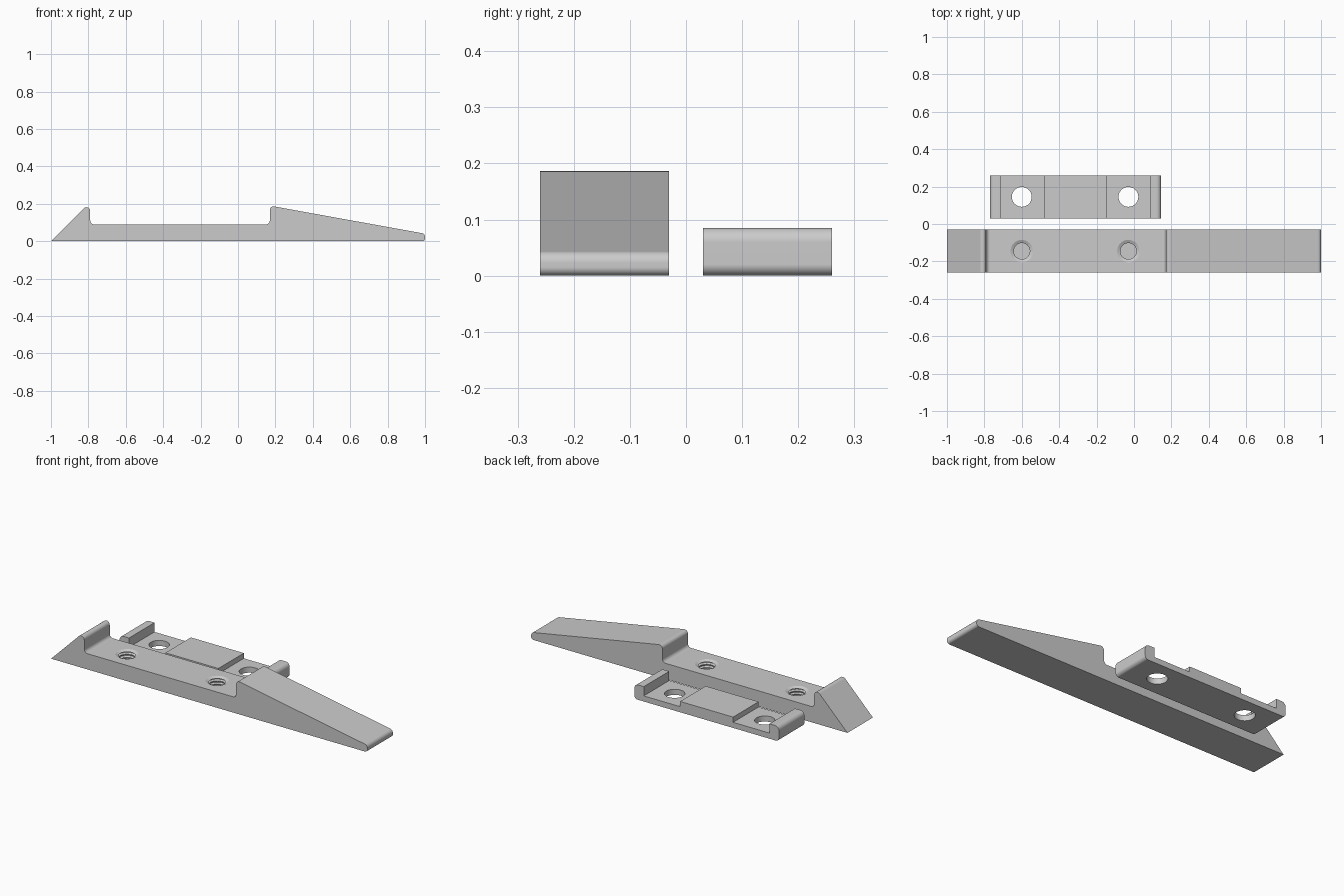
import bpy
import bmesh
import math
from mathutils import Vector

if "Cube" in bpy.data.objects:
    bpy.data.objects.remove(bpy.data.objects["Cube"])

# Single plain grey
grey = bpy.data.materials.new("plain_grey")
grey.use_nodes = True
GREY = (0.6, 0.6, 0.6, 1)
grey.diffuse_color = GREY
grey.node_tree.nodes["Principled BSDF"].inputs["Base Color"].default_value = GREY

HOLES = (-0.6, -0.03)
SIDES = 48


def rounded(corners, steps=8):
    """Turn (x, z, radius) corners into an outline with filleted corners."""
    out = []
    for i, (x, z, r) in enumerate(corners):
        p = Vector((x, z))
        if r == 0:
            out.append(p)
            continue
        a = (Vector(corners[i - 1][:2]) - p).normalized()
        b = (Vector(corners[(i + 1) % len(corners)][:2]) - p).normalized()
        half = a.angle(b) / 2
        centre = p + (a + b).normalized() * r / math.sin(half)
        start = p + a * r / math.tan(half) - centre
        end = p + b * r / math.tan(half) - centre
        sweep = math.pi - 2 * half
        for k in range(steps + 1):
            t = k / steps
            v = (start * math.sin((1 - t) * sweep) + end * math.sin(t * sweep)) / math.sin(sweep)
            out.append(centre + v)
    return out


def finish(bm, name):
    bmesh.ops.recalc_face_normals(bm, faces=bm.faces)
    mesh = bpy.data.meshes.new(name)
    bm.to_mesh(mesh)
    bm.free()
    mesh.materials.append(grey)
    obj = bpy.data.objects.new(name, mesh)
    bpy.context.collection.objects.link(obj)
    return obj


def extrude_profile(name, corners, y0, y1):
    bm = bmesh.new()
    face = bm.faces.new([bm.verts.new((p.x, y0, p.y)) for p in rounded(corners)])
    geo = bmesh.ops.extrude_face_region(bm, geom=[face])["geom"]
    moved = [v for v in geo if isinstance(v, bmesh.types.BMVert)]
    bmesh.ops.translate(bm, verts=moved, vec=(0, y1 - y0, 0))
    return finish(bm, name)


def turned(name, profile, x, y):
    """Closed solid of revolution from (radius, z) rings."""
    bm = bmesh.new()
    rings = []
    for r, z in profile:
        angles = [2 * math.pi * k / SIDES for k in range(SIDES)]
        rings.append([bm.verts.new((x + r * math.cos(a), y + r * math.sin(a), z)) for a in angles])
    for low, high in zip(rings, rings[1:]):
        for k in range(SIDES):
            n = (k + 1) % SIDES
            bm.faces.new((low[k], low[n], high[n], high[k]))
    bm.faces.new(rings[0])
    bm.faces.new(rings[-1])
    return finish(bm, name)


def cut_and_smooth(obj, cutters):
    bpy.ops.object.select_all(action="DESELECT")
    bpy.context.view_layer.objects.active = obj
    obj.select_set(True)
    for cutter in cutters:
        mod = obj.modifiers.new("hole", "BOOLEAN")
        mod.operation = "DIFFERENCE"
        mod.solver = "EXACT"
        mod.object = cutter
        bpy.ops.object.modifier_apply(modifier=mod.name)
        bpy.data.objects.remove(cutter)
    bpy.ops.object.shade_smooth_by_angle(angle=math.radians(25))
    # Keep the large flats flat beside the fillets
    mod = obj.modifiers.new("flat_normals", "WEIGHTED_NORMAL")
    mod.keep_sharp = True


# Wedge base: pointed hook, recessed seat, long ramp with a rounded tip
base = extrude_profile("wedge_base", [
    (-1, 0, 0), (-0.79, 0.21, 0.02), (-0.79, 0.09, 0.02), (0.17, 0.09, 0.02),
    (0.17, 0.19, 0.02), (1, 0.04, 0.02), (1, 0, 0.015)], -0.26, -0.03)

# Blind threaded holes with a countersunk mouth
FLOOR, PITCH, TURNS = 0.012, 0.018, 4
thread = [(0.043, FLOOR)]
for i in range(TURNS):
    z = FLOOR + i * PITCH
    thread += [(0.043, z + 0.003), (0.053, z + 0.008), (0.053, z + 0.011), (0.043, z + 0.016)]
thread += [(0.06, 0.09), (0.06, 0.12)]
cut_and_smooth(base, [turned("thread_cutter", thread, x, -0.145) for x in HOLES])

# Clamp plate: raised lips at both ends and a raised centre pad
clamp = extrude_profile("clamp_plate", [
    (-0.77, 0, 0.02), (-0.77, 0.085, 0.025), (-0.71, 0.085, 0), (-0.71, 0.032, 0),
    (-0.48, 0.032, 0), (-0.48, 0.062, 0), (-0.145, 0.062, 0), (-0.145, 0.032, 0),
    (0.085, 0.032, 0), (0.085, 0.085, 0), (0.145, 0.085, 0.025), (0.145, 0, 0.02)], 0.03, 0.26)

# Plain through holes
cut_and_smooth(clamp, [turned("bolt_cutter", [(0.053, -0.1), (0.053, 0.2)], x, 0.145) for x in HOLES])
